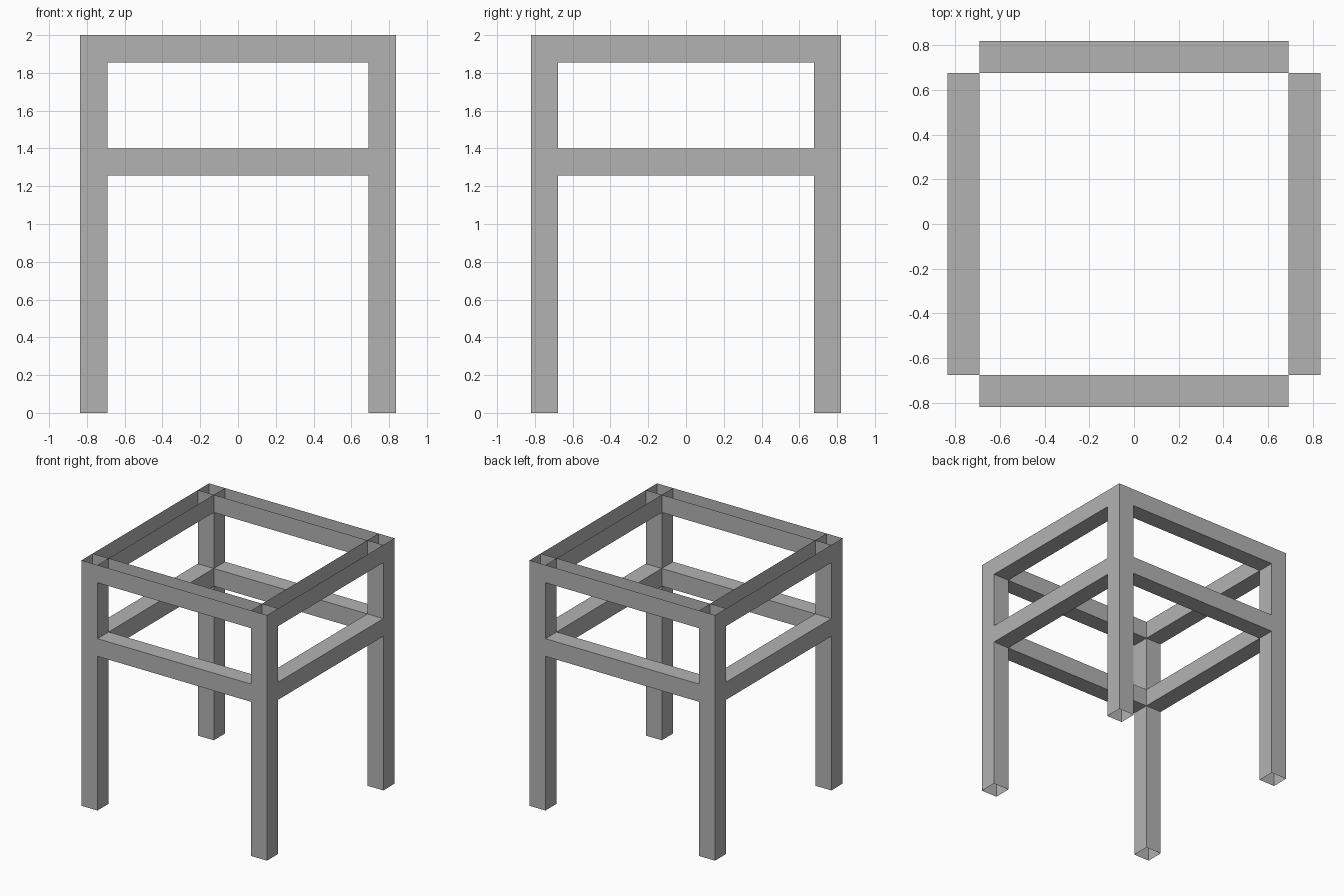
import bpy, bmesh
from mathutils import Vector, Matrix

if "Cube" in bpy.data.objects:
    bpy.data.objects.remove(bpy.data.objects["Cube"])

OUT_X, OUT_Y, HEIGHT = 0.836, 0.821, 2.0
BAR = 0.144
IN_X, IN_Y = OUT_X - BAR, OUT_Y - BAR
MID_X, MID_Y = OUT_X - BAR / 2, OUT_Y - BAR / 2
UP, DOWN = Vector((0, 0, 1)), Vector((0, 0, -1))

grey = bpy.data.materials.new("plain grey")
grey.use_nodes = True
grey.diffuse_color = (0.45, 0.45, 0.45, 1)
grey.node_tree.nodes["Principled BSDF"].inputs["Base Color"].default_value = grey.diffuse_color


def hollow_bar(name, centre, size, open_sides):
    """Thin-walled box bar, with the walls facing open_sides left out."""
    bm = bmesh.new()
    bmesh.ops.create_cube(bm, size=1, matrix=Matrix.Diagonal((*size, 1)))
    bm.normal_update()
    gone = [f for f in bm.faces if any(f.normal.dot(d) > 0.9 for d in open_sides)]
    bmesh.ops.delete(bm, geom=gone, context='FACES')
    mesh = bpy.data.meshes.new(name)
    bm.to_mesh(mesh)
    bm.free()
    mesh.materials.append(grey)
    obj = bpy.data.objects.new(name, mesh)
    obj.location = centre
    bpy.context.collection.objects.link(obj)


# Four square legs, open at both ends
for side_x, sx in (("right", -1), ("left", 1)):
    for side_y, sy in (("front", -1), ("back", 1)):
        hollow_bar(f"{side_y}_{side_x}_leg", (sx * MID_X, sy * MID_Y, HEIGHT / 2),
                   (BAR, BAR, HEIGHT), (UP, DOWN))

# Rails between the legs: upper ones are open channels, lower ones are closed above
for level, top, open_top in (("upper", HEIGHT, [UP]), ("lower", 1.4, [])):
    z = top - BAR / 2
    ends_x = [Vector((1, 0, 0)), Vector((-1, 0, 0))]
    ends_y = [Vector((0, 1, 0)), Vector((0, -1, 0))]
    for name, s in (("front", -1), ("back", 1)):
        hollow_bar(f"{level}_{name}_rail", (0, s * MID_Y, z),
                   (2 * IN_X, BAR, BAR), ends_x + open_top)
    for name, s in (("right", -1), ("left", 1)):
        hollow_bar(f"{level}_{name}_rail", (s * MID_X, 0, z),
                   (BAR, 2 * IN_Y, BAR), ends_y + open_top)
